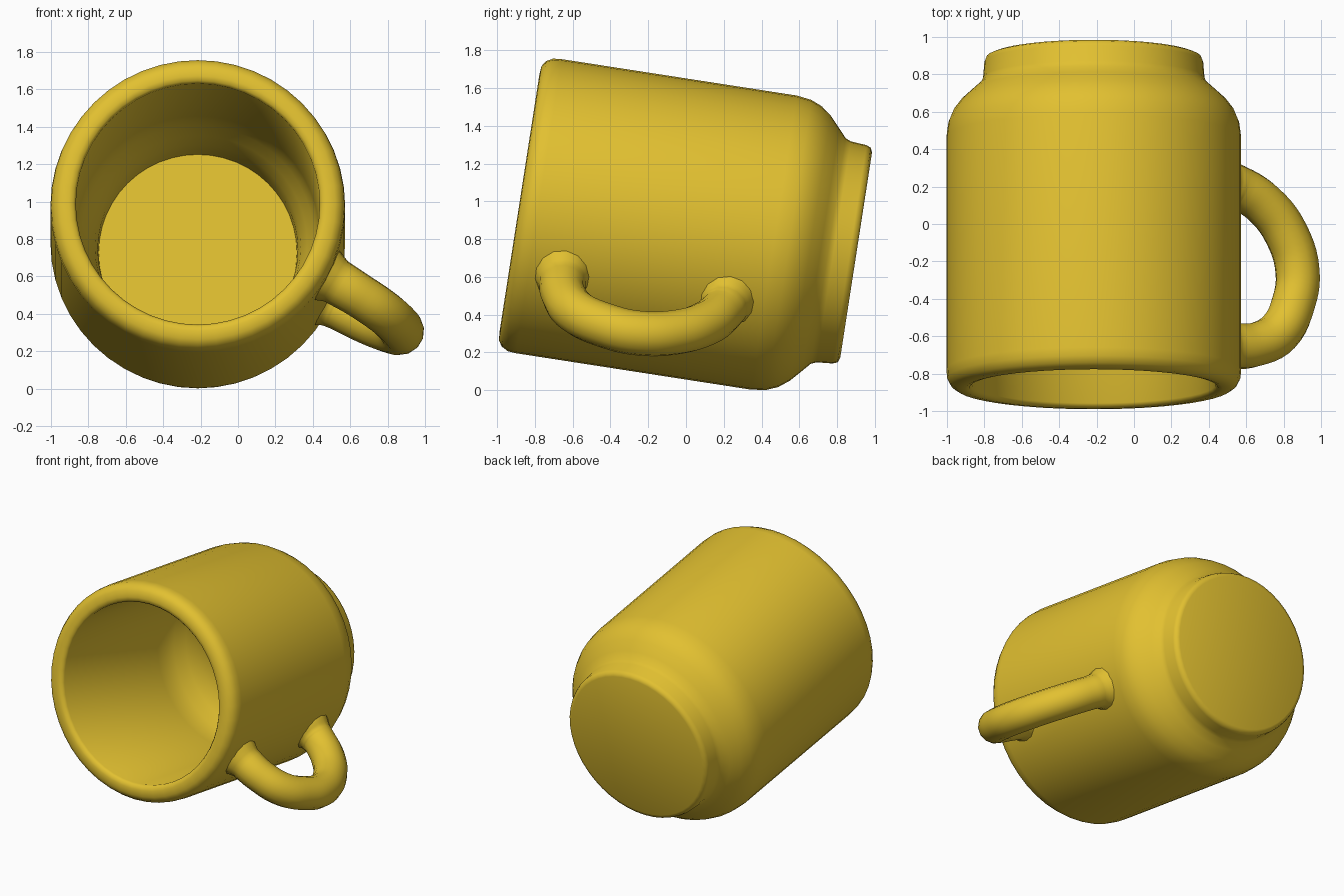
import bpy, bmesh, math
from mathutils import Matrix, Vector

old = bpy.data.objects.get("Cube")
if old:
    bpy.data.objects.remove(old, do_unlink=True)

# Single glazed yellow
glaze = bpy.data.materials.new("mustard_yellow")
glaze.use_nodes = True
color = (0.76, 0.53, 0.03, 1)
glaze.diffuse_color = color
glaze.node_tree.nodes["Principled BSDF"].inputs["Base Color"].default_value = color

# The mug lies on its side, tipped slightly toward its foot
PLACE = Matrix.Translation((-0.215, 0.13, 0.834)) @ Matrix.Rotation(math.radians(-98.8), 4, "X")


def finish(obj, angle):
    obj.data.materials.append(glaze)
    obj.matrix_world = PLACE
    bpy.ops.object.select_all(action="DESELECT")
    obj.select_set(True)
    bpy.context.view_layer.objects.active = obj
    if obj.type == "CURVE":
        bpy.ops.object.convert(target="MESH")
    bpy.ops.object.shade_smooth_by_angle(angle=math.radians(angle))


def lathe(name, profile, sides):
    bm = bmesh.new()
    verts = [bm.verts.new((r, 0, s)) for r, s in profile]
    edges = [bm.edges.new(pair) for pair in zip(verts, verts[1:])]
    bmesh.ops.spin(bm, geom=verts + edges, cent=(0, 0, 0), axis=(0, 0, 1),
                   angle=math.tau, steps=sides, use_duplicate=False)
    bmesh.ops.remove_doubles(bm, verts=bm.verts, dist=0.0005)
    bmesh.ops.recalc_face_normals(bm, faces=bm.faces)
    mesh = bpy.data.meshes.new(name)
    bm.to_mesh(mesh)
    bm.free()
    obj = bpy.data.objects.new(name, mesh)
    bpy.context.collection.objects.link(obj)
    return obj


# Hollow body: inner floor, neck and shoulder, inner wall, rounded rim, outer wall, foot
body = [(0, 0.69), (0.53, 0.69), (0.535, 0.58), (0.55, 0.48), (0.585, 0.39), (0.625, 0.3),
        (0.645, 0.22), (0.652, 0.14), (0.652, -1.0), (0.665, -1.018), (0.69, -1.024),
        (0.735, -1.02), (0.765, -1.0), (0.784, -0.965), (0.788, -0.92),
        (0.788, 0.34), (0.777, 0.42), (0.752, 0.48), (0.71, 0.535), (0.65, 0.59),
        (0.605, 0.63), (0.592, 0.66), (0.585, 0.745), (0.575, 0.77), (0.55, 0.78), (0, 0.78)]
finish(lathe("mug_body", body, 48), 50)

# Round handle: (position along axis, distance from axis, thickness)
path = [(-0.74, 0.755, 1.3), (-0.735, 0.83, 1.05), (-0.715, 0.97, 1), (-0.635, 1.12, 1),
        (-0.47, 1.21, 1), (-0.3, 1.235, 1), (-0.1, 1.165, 1), (0.05, 1.025, 1),
        (0.125, 0.87, 1), (0.135, 0.82, 1.05), (0.14, 0.755, 1.3)]
angle = math.radians(30.5)
side = Vector((math.cos(angle), math.sin(angle), 0))
lift = Vector((math.sin(angle), -math.cos(angle), 0)) * 0.05
curve = bpy.data.curves.new("handle", "CURVE")
curve.dimensions = "3D"
curve.bevel_depth = 0.119
curve.bevel_resolution = 5
curve.resolution_u = 5
spline = curve.splines.new("BEZIER")
spline.bezier_points.add(len(path) - 1)
for point, (s, r, thickness) in zip(spline.bezier_points, path):
    point.co = side * r + lift + Vector((0, 0, s))
    point.handle_left_type = point.handle_right_type = "AUTO"
    point.radius = thickness
handle = bpy.data.objects.new("handle", curve)
bpy.context.collection.objects.link(handle)
finish(handle, 60)
